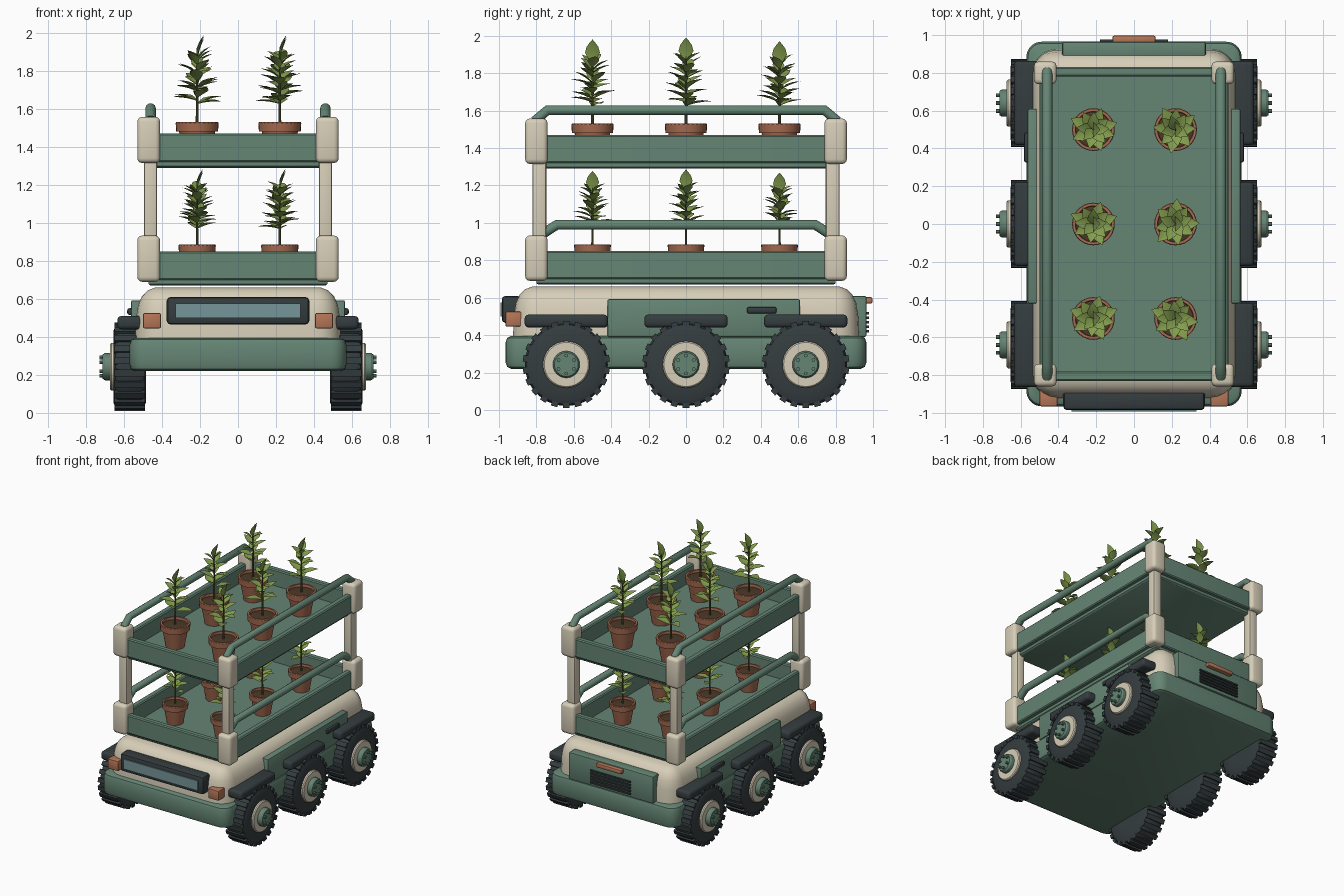
import bpy, bmesh, math, random
from mathutils import Vector, Matrix

cube = bpy.data.objects.get("Cube")
if cube:
    bpy.data.objects.remove(cube, do_unlink=True)
random.seed(4)


def material(name, r, g, b):
    m = bpy.data.materials.new(name)
    m.use_nodes = True
    m.diffuse_color = (r, g, b, 1)
    m.node_tree.nodes["Principled BSDF"].inputs["Base Color"].default_value = (r, g, b, 1)
    return m


GREEN = material("sage green", .13, .235, .175)
CREAM = material("warm cream", .68, .62, .48)
DARK = material("dark rubber", .035, .046, .05)
COPPER = material("copper", .46, .18, .095)
TERRACOTTA = material("terracotta", .38, .145, .08)
GLASS = material("blue grey glass", .18, .30, .32)
SOIL = material("soil", .07, .042, .022)
LEAF = material("leaf green", .23, .34, .075)
STEM = material("stem olive", .11, .11, .035)


def finish(name, bm, *mats, angle=32):
    bmesh.ops.recalc_face_normals(bm, faces=bm.faces)
    mesh = bpy.data.meshes.new(name)
    bm.to_mesh(mesh)
    bm.free()
    for m in mats:
        mesh.materials.append(m)
    mesh.polygons.foreach_set("use_smooth", [True] * len(mesh.polygons))
    mesh.set_sharp_from_angle(angle=math.radians(angle))
    ob = bpy.data.objects.new(name, mesh)
    bpy.context.collection.objects.link(ob)
    return ob


def skin(bm, rings, index=0, caps=True):
    """Bridge equal closed rings of points into a surface."""
    vs = [[bm.verts.new(p) for p in ring] for ring in rings]
    n = len(vs[0])
    faces = [bm.faces.new((a[i], a[(i + 1) % n], b[(i + 1) % n], b[i]))
             for a, b in zip(vs, vs[1:]) for i in range(n)]
    if caps:
        faces += [bm.faces.new(vs[0]), bm.faces.new(vs[-1])]
    for f in faces:
        f.material_index = index


def box(name, lo, hi, mat, bevel=.01, segments=2):
    bm = bmesh.new()
    lo, hi = Vector(lo), Vector(hi)
    bmesh.ops.create_cube(bm, size=1, matrix=Matrix.Translation((lo + hi) / 2)
                          @ Matrix.Diagonal((*(hi - lo), 1)))
    if bevel:
        bmesh.ops.bevel(bm, geom=bm.edges[:], offset=bevel, segments=segments,
                        profile=.5, affect='EDGES')
    return finish(name, bm, mat)


def rounded_loft(name, hx, hy, radius, profile, mat):
    """Stack rounded rectangles given as (inset, height)."""
    bm, rings = bmesh.new(), []
    for inset, z in profile:
        r = max(radius - inset, .008)
        ring = []
        for k in range(4):
            sx, sy = (1, -1, -1, 1)[k], (1, 1, -1, -1)[k]
            for s in range(6):
                a = math.pi / 2 * (k + s / 5)
                ring.append((sx * (hx - inset - r) + r * math.cos(a),
                             sy * (hy - inset - r) + r * math.sin(a), z))
        rings.append(ring)
    skin(bm, rings)
    return finish(name, bm, mat)


def lathe(bm, profile, center, axis='Z', n=32, index=0):
    """Revolve (radius, offset) points around an axis through center."""
    rings = []
    for r, h in profile:
        ring = []
        for i in range(n):
            a = math.tau * i / n
            u, v = r * math.cos(a), r * math.sin(a)
            ring.append(Vector(center) + Vector((u, v, h) if axis == 'Z' else (h, u, v)))
        rings.append(ring)
    skin(bm, rings, index)


def tube(name, points, radius, mat):
    curve = bpy.data.curves.new(name, 'CURVE')
    curve.dimensions = '3D'
    curve.bevel_depth, curve.bevel_resolution, curve.use_fill_caps = radius, 3, True
    spline = curve.splines.new('POLY')
    spline.points.add(len(points) - 1)
    for p, co in zip(spline.points, points):
        p.co = (*co, 1)
    curve.materials.append(mat)
    bpy.context.collection.objects.link(bpy.data.objects.new(name, curve))


# Chassis and body shell
rounded_loft("chassis", .57, .965, .08, [(.03, .22), (.009, .23), (0, .255), (0, .36),
                                         (.009, .385), (.03, .395)], GREEN)
rounded_loft("body_shell", .54, .925, .13, [(0, .38), (.004, .5), (.015, .57), (.035, .615),
                                            (.065, .645), (.105, .66)], CREAM)

# Front visor and signal lamps
box("visor_frame", (-.375, -.985, .465), (.375, -.88, .61), DARK, .02)
box("visor_screen", (-.33, -.993, .5), (.33, -.984, .575), GLASS, 0)
for side, s in (("left", 1), ("right", -1)):
    x = sorted((s * .405, s * .5))
    box(f"signal_lamp_{side}", (x[0], -.965, .445), (x[1], -.88, .525), COPPER, .008)

# Rear hatch with vents and handle
box("rear_hatch", (-.38, .88, .39), (.38, .965, .61), GREEN, .01)
for i in range(5):
    z = .415 + i * .024
    box(f"vent_slat_{i + 1}", (-.18, .96, z), (.18, .978, z + .012), DARK, 0)
box("rear_handle", (-.115, .955, .568), (.115, .997, .603), COPPER, .01)


def wheel(name, s, y):
    z = .243
    c = (0, y, z)
    bm = bmesh.new()
    lathe(bm, [(.11, s * .485), (.19, s * .485), (.212, s * .495), (.222, s * .515),
               (.222, s * .625), (.212, s * .645), (.19, s * .655), (.11, s * .655)], c, 'X', 44)
    # Tread lugs
    for i in range(22):
        turn = Matrix.Translation(c) @ Matrix.Rotation(math.tau * i / 22, 4, 'X')
        bmesh.ops.create_cube(bm, size=1, matrix=turn @ Matrix.Translation((s * .57, 0, .22))
                              @ Matrix.Diagonal((.162, .036, .026, 1)))
    finish("tyre_" + name, bm, DARK)
    bm = bmesh.new()
    lathe(bm, [(.125, s * .63), (.125, s * .667), (.118, s * .674), (.08, s * .674)], c, 'X')
    finish("rim_" + name, bm, CREAM)
    bm = bmesh.new()
    lathe(bm, [(.072, s * .66), (.072, s * .7), (.064, s * .712)], c, 'X', 24)
    for i in range(6):
        a = math.tau * (i + .5) / 6
        lathe(bm, [(.01, s * .70), (.01, s * .73)],
              (0, y + .048 * math.cos(a), z + .048 * math.sin(a)), 'X', 8)
    finish("hub_" + name, bm, GREEN)


# Running gear and side panels
for side, s in (("left", 1), ("right", -1)):
    for row, y in (("front", -.64), ("middle", 0), ("rear", .64)):
        wheel(f"{row}_{side}", s, y)
        x = sorted((s * .5, s * .635))
        box(f"fender_{row}_{side}", (x[0], y - .223, .44), (x[1], y + .223, .51), DARK, .022, 3)
    x = sorted((s * .5, s * .563))
    box(f"side_panel_{side}", (x[0], -.42, .39), (x[1], .61, .592), GREEN, .008)
    x = sorted((s * .55, s * .583))
    box(f"side_handle_{side}", (x[0], .325, .515), (x[1], .485, .551), DARK, .012)

# Shelf trays
for level, z in (("lower", .67), ("upper", 1.29)):
    rounded_loft(f"tray_{level}", .5, .83, .03,
                 [(.04, z), (.03, z + .008), (.03, z + .03), (.006, z + .03), (0, z + .038),
                  (0, z + .172), (.008, z + .18), (.042, z + .18), (.05, z + .172),
                  (.05, z + .05)], GREEN)

# Corner posts and collars
for sx in (1, -1):
    for sy in (1, -1):
        tag = ("front" if sy < 0 else "rear") + ("_left" if sx > 0 else "_right")
        px, py = sx * .46, sy * .784
        box(f"post_{tag}", (px - .035, py - .037, .72), (px + .035, py + .037, 1.5), CREAM, .012)
        px, py = sx * .47, sy * .80
        for level, z in (("lower", .69), ("upper", 1.315)):
            box(f"collar_{level}_{tag}", (px - .06, py - .06, z), (px + .06, py + .06, z + .243),
                CREAM, .025, 3)

# Guard rails
for side, x in (("left", .46), ("right", -.46)):
    for level, z, e, drop in (("lower", .99, .76, .045), ("upper", 1.603, .81, .06)):
        tube(f"rail_{level}_{side}", [(x, -e, z - drop), (x, .07 - e, z), (x, e - .07, z),
                                      (x, e, z - drop)], .028, GREEN)


def add_leaf(bm, base, turn, lift, length, width):
    """Folded pointed blade with a raised rim on both sides of the rib."""
    frame = Matrix.Translation(base) @ Matrix.Rotation(turn, 4, 'Z') @ Matrix.Rotation(-lift, 4, 'Y')
    rows = []
    for t, w in ((0, .08), (.18, .55), (.42, 1), (.68, .78), (.87, .36), (1, .02)):
        sag = -.18 * length * t * t
        half = width * w / 2
        rows.append([bm.verts.new(frame @ Vector((t * length, k * half, sag + abs(k) * half * .3)))
                     for k in (-1, 0, 1)])
    for a, b in zip(rows, rows[1:]):
        for i in (0, 1):
            bm.faces.new((a[i], b[i], b[i + 1], a[i + 1])).material_index = 0


def potted_plant(tag, x, y, z, scale, height):
    # Pot with a rolled rim and soil
    bm = bmesh.new()
    lathe(bm, [(.07, 0), (.095, .14), (.11, .14), (.113, .185), (.11, .19), (.096, .19),
               (.093, .165)], (0, 0, 0), n=28)
    pot = finish("pot_" + tag, bm, TERRACOTTA)
    bm = bmesh.new()
    lathe(bm, [(.094, .16), (.094, .17), (.04, .176)], (0, 0, 0), n=24)
    soil = finish("soil_" + tag, bm, SOIL)
    # Stem and spiralling leaves
    bm = bmesh.new()
    lathe(bm, [(.008, .16), (.006, .35), (.004, height - .1)], (0, 0, 0), n=8, index=1)
    start, count = random.uniform(0, math.tau), 14
    for i in range(count):
        t = i / (count - 1)
        add_leaf(bm, (0, 0, .285 + t * (height - .415)), start + i * math.radians(137.5),
                 math.radians(22 + 26 * t + random.uniform(-7, 7)),
                 .135 - .04 * t, .08 - .018 * t)
    add_leaf(bm, (0, 0, height - .125), 0, math.radians(84), .128, .08)
    plant = finish("plant_" + tag, bm, LEAF, STEM, angle=40)
    for ob in (pot, soil, plant):
        ob.location, ob.scale = (x, y, z), (scale,) * 3


for level, z, scale in (("lower", .72, .87), ("upper", 1.34, 1)):
    for row, y, height in (("front", -.5, .64), ("middle", 0, .65), ("rear", .5, .63)):
        for side, x in (("left", .22), ("right", -.215)):
            potted_plant(f"{level}_{row}_{side}", x, y, z, scale, height)
